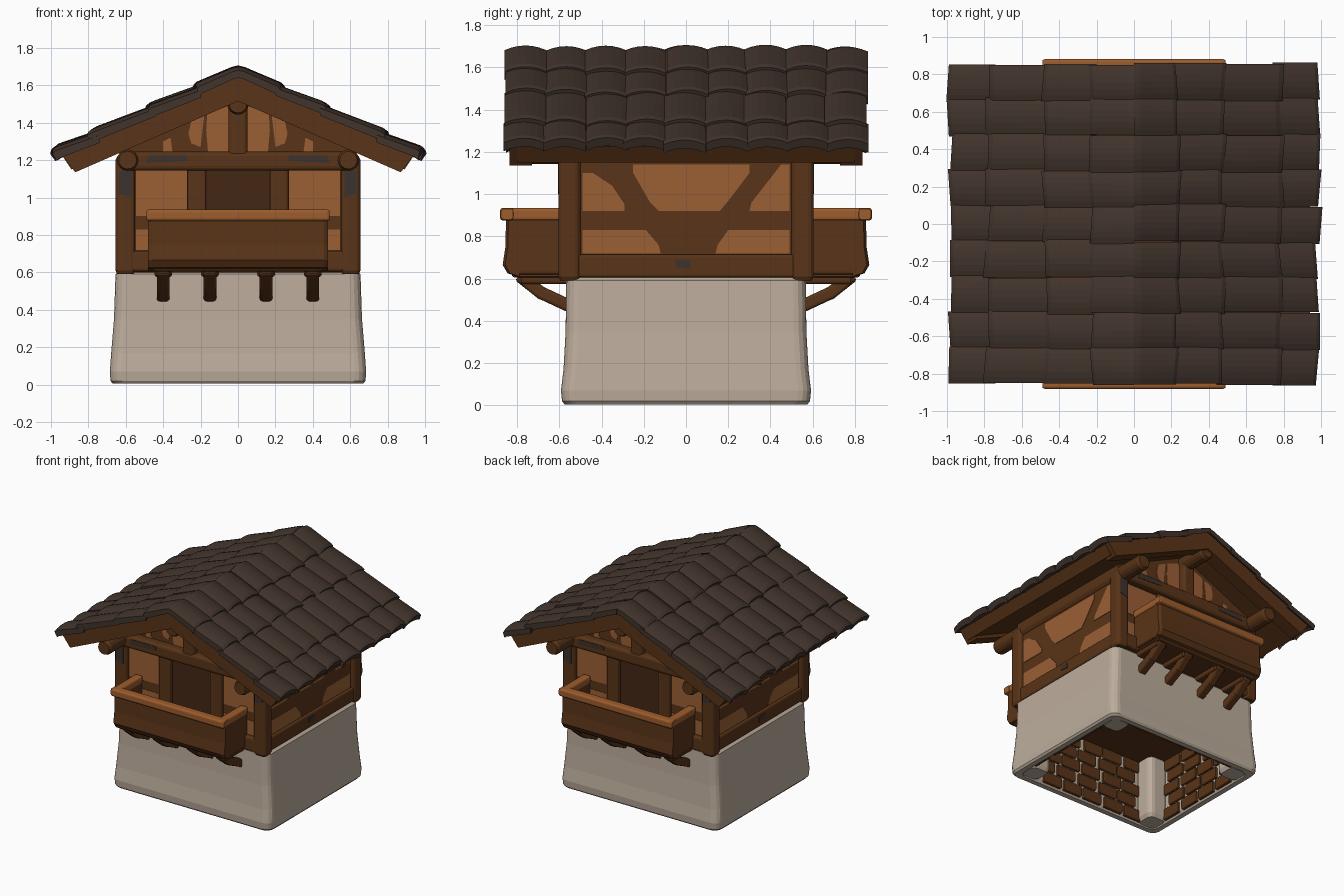
import bpy, bmesh, math, random
from mathutils import Vector

random.seed(4)
cube = bpy.data.objects.get("Cube")
if cube:
    bpy.data.objects.remove(cube, do_unlink=True)


def material(name, r, g, b):
    m = bpy.data.materials.new(name)
    m.use_nodes = True
    m.diffuse_color = (r, g, b, 1)
    m.node_tree.nodes["Principled BSDF"].inputs["Base Color"].default_value = (r, g, b, 1)
    return m


STONE = material("plaster", 0.51, 0.42, 0.335)
TIMBER = material("timber", 0.1, 0.034, 0.009)
DARK = material("dark_timber", 0.06, 0.02, 0.007)
PANEL = material("tan_panel", 0.33, 0.117, 0.036)
RAIL = material("rail_wood", 0.34, 0.11, 0.026)
TILE = material("roof_tile", 0.053, 0.034, 0.025)
GREY = material("weathered_grey", 0.045, 0.032, 0.026)
made = []


def loft(bm, rings):
    """Skin a list of equal closed rings and cap both ends."""
    rows = [[bm.verts.new(p) for p in ring] for ring in rings]
    n = len(rows[0])
    for a, b in zip(rows, rows[1:]):
        for i in range(n):
            j = (i + 1) % n
            bm.faces.new((a[i], a[j], b[j], b[i]))
    bm.faces.new(rows[0][::-1])
    bm.faces.new(rows[-1])


def finish(name, bm, mat):
    bmesh.ops.recalc_face_normals(bm, faces=bm.faces)
    me = bpy.data.meshes.new(name)
    bm.to_mesh(me)
    bm.free()
    me.materials.append(mat)
    ob = bpy.data.objects.new(name, me)
    bpy.context.collection.objects.link(ob)
    made.append(ob)


def rounded(hw, hh, r, n=3):
    """Rounded rectangle outline."""
    pts = []
    for q, (sx, sy) in enumerate(((1, 1), (-1, 1), (-1, -1), (1, -1))):
        for k in range(n + 1):
            a = math.pi / 2 * (q + k / n)
            pts.append((sx * (hw - r) + r * math.cos(a), sy * (hh - r) + r * math.sin(a)))
    return pts


def add_beam(bm, p, q, w, h, r=None, n=3):
    """Rounded beam from p to q; w is its width, h its height."""
    p, q = Vector(p), Vector(q)
    d = (q - p).normalized()
    side = d.cross((0, 0, 1)) if abs(d.z) < 0.95 else Vector((1, 0, 0))
    side.normalize()
    up = side.cross(d)
    r = min(w, h) * 0.25 if r is None else r
    e = min(w, h) * 0.18
    rings = []
    for c, f in ((p, 0.82), (p + d * e, 1), (q - d * e, 1), (q, 0.82)):
        rings.append([c + side * x * f + up * y * f for x, y in rounded(w / 2, h / 2, r, n)])
    loft(bm, rings)


def beams(name, mat, items):
    bm = bmesh.new()
    for it in items:
        add_beam(bm, *it)
    finish(name, bm, mat)


def prism(bm, pts, a, b, place):
    loft(bm, [[place(u, v, t) for u, v in pts] for t in (a, b)])


def along_y(u, v, t):
    return (u, t, v)


def along_x(u, v, t):
    return (t, u, v)


BOTH = (-1, 1)

# Plaster base: flared, rounded and hollow underneath
bm = bmesh.new()
levels = ((0.52, 0.615, 0.52), (0.03, 0.615, 0.52), (0.005, 0.63, 0.535), (0.005, 0.67, 0.575),
          (0.02, 0.682, 0.587), (0.07, 0.685, 0.592), (0.17, 0.678, 0.58), (0.35, 0.663, 0.57),
          (0.59, 0.655, 0.567), (0.61, 0.63, 0.55))
loft(bm, [[(x, y, z) for x, y in rounded(hx, hy, 0.06, 4)] for z, hx, hy in levels])
finish("plaster_base", bm, STONE)
beams("inner_corner_posts", STONE,
      [((x * 0.55, y * 0.455, 0.01), (x * 0.55, y * 0.455, 0.52), 0.17, 0.17) for x in BOTH for y in BOTH])
beams("inner_ceiling", TIMBER, [((0, -0.52, 0.515), (0, 0.52, 0.515), 1.23, 0.02)])

# Brickwork lining the inside of the base
bricks = []
for row in range(5):
    z = 0.06 + row * 0.1
    shift = 0.05 * (row % 2)
    for s in BOTH:
        for k in range(5):
            c = -0.41 + k * 0.19 + shift + random.uniform(-0.012, 0.012)
            bricks.append(((c - 0.082, s * 0.515, z), (c + 0.082, s * 0.515, z), 0.03, 0.086))
        for k in range(4):
            c = -0.3 + k * 0.19 + shift + random.uniform(-0.012, 0.012)
            bricks.append(((s * 0.61, c - 0.082, z), (s * 0.61, c + 0.082, z), 0.03, 0.086))
beams("inner_bricks", TIMBER, bricks)

# Timber storey with gables
bm = bmesh.new()
prism(bm, [(-0.625, 0.6), (0.625, 0.6), (0.625, 1.29), (0, 1.57), (-0.625, 1.29)], -0.565, 0.565, along_y)
finish("timber_walls", bm, TIMBER)
frame = []
for x in BOTH:
    for y in BOTH:
        frame.append(((x * 0.602, y * 0.552, 0.59), (x * 0.602, y * 0.552, 1.22), 0.105, 0.105))
    frame.append(((x * 0.615, -0.58, 0.66), (x * 0.615, 0.58, 0.66), 0.06, 0.11))
for y in BOTH:
    frame.append(((-0.62, y * 0.57, 0.66), (0.62, y * 0.57, 0.66), 0.06, 0.11))
    frame.append(((-0.6, y * 0.585, 1.195), (0.6, y * 0.585, 1.195), 0.09, 0.1))
    frame.append(((0, y * 0.585, 1.2), (0, y * 0.585, 1.54), 0.1, 0.08))
    for x in BOTH:
        frame.append(((x * 0.22, y * 0.57, 0.62), (x * 0.22, y * 0.57, 1.17), 0.1, 0.06))
beams("timber_frame", TIMBER, frame)

# Infill panels, doors and weathered patches
side_shapes = (
    [(-0.49, 0.92), (-0.29, 0.92), (-0.29, 0.95), (-0.35, 1.04), (-0.44, 1.1), (-0.49, 1.1)],
    [(-0.13, 0.92), (0.16, 0.92), (0.21, 0.98), (0.30, 1.1), (0.30, 1.14), (-0.25, 1.14), (-0.25, 1.1), (-0.17, 0.96)],
    [(0.3, 0.92), (0.49, 0.92), (0.49, 1.14), (0.45, 1.14), (0.31, 0.96)],
    [(-0.49, 0.72), (-0.12, 0.72), (-0.13, 0.76), (-0.19, 0.83), (-0.49, 0.83)],
    [(0.49, 0.72), (0.14, 0.72), (0.15, 0.76), (0.2, 0.83), (0.49, 0.83)])
front_shapes = (
    [(0.272, 0.9), (0.545, 0.9), (0.545, 1.145), (0.272, 1.145)],
    [(0.272, 0.72), (0.545, 0.72), (0.545, 0.83), (0.272, 0.83)],
    [(0.05, 1.24), (0.16, 1.24), (0.17, 1.36), (0.165, 1.45), (0.05, 1.49)],
    [(0.2, 1.27), (0.25, 1.29), (0.265, 1.34), (0.25, 1.41), (0.18, 1.44)],
    [(0.35, 1.24), (0.4, 1.24), (0.4, 1.3), (0.36, 1.32)])
post_patch = [(0.57, 1.0), (0.635, 1.02), (0.635, 1.14), (0.57, 1.15)]
beam_patch = [(0.27, 1.195), (0.49, 1.185), (0.48, 1.225), (0.27, 1.225)]
sill_patch = [(-0.05, 0.655), (0.02, 0.645), (0.02, 0.685), (-0.05, 0.69)]
panels, doors, patches = bmesh.new(), bmesh.new(), bmesh.new()
for s in BOTH:
    for shape in side_shapes:
        prism(panels, shape, s * 0.62, s * 0.629, along_x)
    prism(patches, sill_patch, s * 0.641, s * 0.649, along_x)
    prism(doors, [(-0.17, 0.62), (0.17, 0.62), (0.17, 1.145), (-0.17, 1.145)], s * 0.56, s * 0.569, along_y)
    for m in BOTH:
        for shape in front_shapes:
            prism(panels, [(m * u, v) for u, v in shape], s * 0.56, s * 0.569, along_y)
        prism(patches, [(m * u, v) for u, v in post_patch], s * 0.6, s * 0.607, along_y)
        prism(patches, [(m * u, v) for u, v in beam_patch], s * 0.626, s * 0.633, along_y)
finish("infill_panels", panels, PANEL)
finish("doors", doors, DARK)
finish("weathered_patches", patches, GREY)

# Balconies, front and back, with a panel that swells towards the foot
panel_outline = [(0.8, 0.61), (0.845, 0.625), (0.868, 0.665), (0.855, 0.75), (0.852, 0.89), (0.81, 0.89), (0.8, 0.7)]
for s, side in ((-1, "front"), (1, "back")):
    bm = bmesh.new()
    loft(bm, [[(x, s * (y - d), z) for y, z in panel_outline]
              for x, d in ((-0.48, 0.012), (-0.46, 0), (0.46, 0), (0.48, 0.012))])
    add_beam(bm, (-0.46, s * 0.69, 0.635), (0.46, s * 0.69, 0.635), 0.27, 0.06)
    rails = [((-0.49, s * 0.847, 0.905), (0.49, s * 0.847, 0.905), 0.068, 0.06)]
    for x in BOTH:
        add_beam(bm, (x * 0.455, s * 0.57, 0.755), (x * 0.455, s * 0.84, 0.755), 0.05, 0.27)
        rails.append(((x * 0.455, s * 0.57, 0.905), (x * 0.455, s * 0.86, 0.905), 0.065, 0.06))
    finish(side + "_balcony", bm, TIMBER)
    beams(side + "_balcony_rail", RAIL, rails)
    # Curved struts with joist heads
    struts = []
    for x in (-0.4, -0.15, 0.15, 0.4):
        struts.append(((x, s * 0.54, 0.465), (x, s * 0.69, 0.535), 0.068, 0.06))
        struts.append(((x, s * 0.67, 0.52), (x, s * 0.79, 0.615), 0.068, 0.06))
        struts.append(((x, s * 0.55, 0.605), (x, s * 0.79, 0.605), 0.095, 0.06))
    beams(side + "_balcony_struts", TIMBER, struts)

# Round purlins and ridge log
logs = [((x, -0.82, z), (x, 0.82, z), 0.115, 0.115, 0.057, 4)
        for x, z in ((-0.59, 1.2), (0.59, 1.2), (0, 1.5))]
beams("roof_logs", TIMBER, logs)

# Roof deck and deeper gable boards
bm = bmesh.new()


def chevron(low, eave_low, eave_x):
    return [(0, 1.655), (0.94, 1.225), (eave_x, eave_low), (0, low), (-eave_x, eave_low), (-0.94, 1.225)]


prism(bm, chevron(1.56, 1.15, 0.89), -0.8, 0.8, along_y)
for s in BOTH:
    prism(bm, chevron(1.515, 1.135, 0.87), s * 0.73, s * 0.835, along_y)
finish("roof_deck", bm, TIMBER)

# Arched tiles in overlapping rows
bm = bmesh.new()
COLS, THICK = 9, 0.04
pitch = 1.71 / COLS
rows = ((0.0, 0.24), (0.2, 0.48), (0.44, 0.79), (0.74, 0.99))
for s in BOTH:
    for i, (x0, x1) in enumerate(rows):
        for c in range(COLS):
            yc = (c - (COLS - 1) / 2) * pitch + random.uniform(-0.008, 0.008)
            half = pitch * 0.52
            end = x1 + random.uniform(-0.015, 0.01)
            lift = random.uniform(-0.007, 0.007)
            skew = random.uniform(-0.01, 0.01)
            rings = []
            for t in (0, 0.15, 0.5, 0.93, 1):
                x = x0 + (end - x0) * t
                crest = 1.703 - 0.448 * x + lift + 0.024 * t - 0.012 - (0.008 if t == 1 else 0)
                # Flattened, rounded ridge on the top row
                if i == 0 and t > 0:
                    crest += 0.018 * (1 - t)
                elif i == 0:
                    crest += 0.012
                top, under = [], []
                for k in range(7):
                    v = k / 3 - 1
                    y = yc + v * half
                    z = crest - 0.022 * v * v
                    top.append((s * (x + skew * v * t), y, z))
                    under.append((s * max(0, x - 0.02 * t), y, z - THICK))
                rings.append(top + under[::-1])
            loft(bm, rings)
finish("roof_tiles", bm, TILE)

# Soft shading with crisp edges
for ob in bpy.context.view_layer.objects:
    ob.select_set(ob in made)
bpy.context.view_layer.objects.active = made[0]
bpy.ops.object.shade_smooth_by_angle(angle=math.radians(40))
